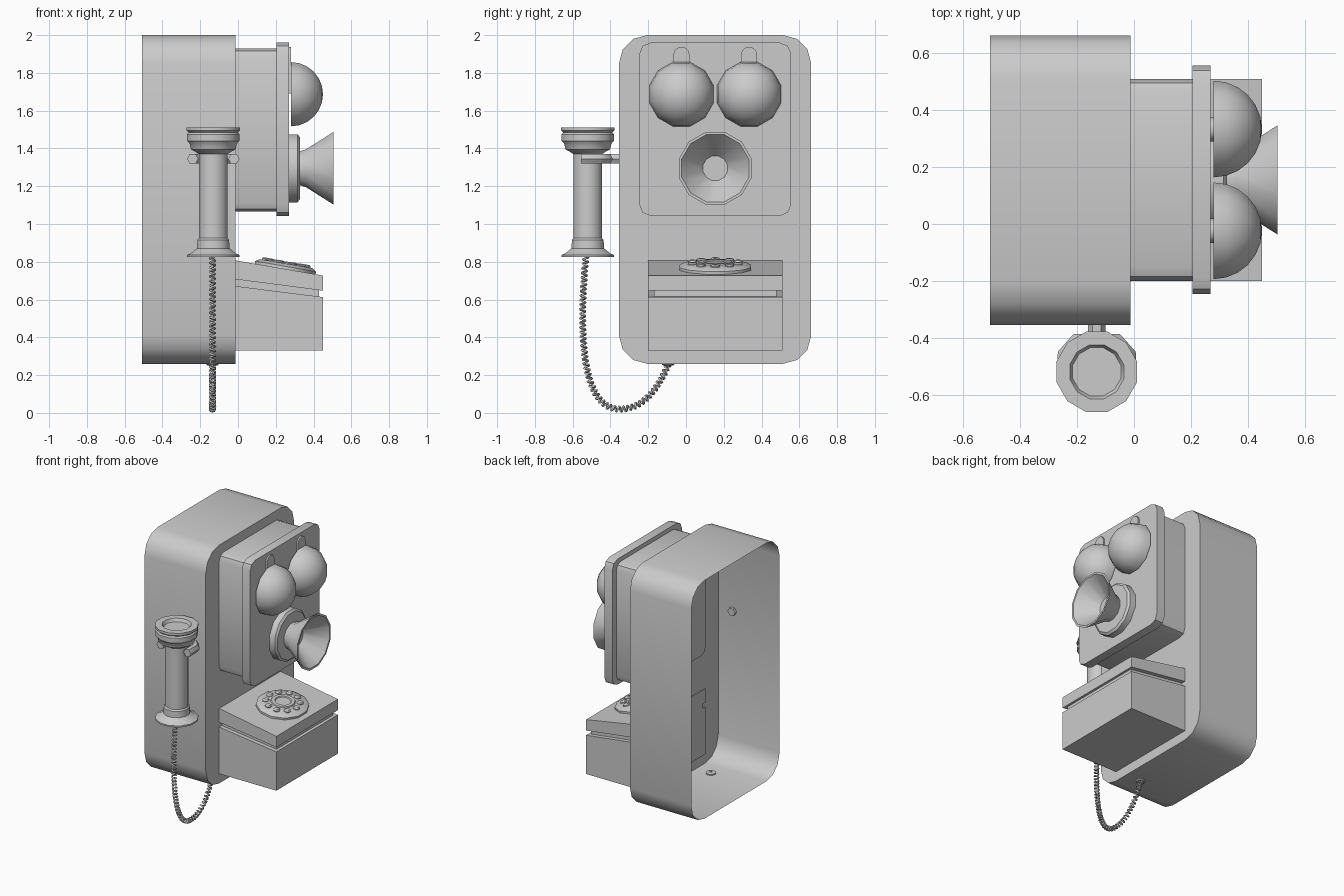
import bpy, bmesh
from math import pi, sin, cos, radians, atan2
from mathutils import Matrix, Vector
from mathutils.geometry import interpolate_bezier

if "Cube" in bpy.data.objects:
    bpy.data.objects.remove(bpy.data.objects["Cube"])

T = Matrix.Translation
TO_X = Matrix.Rotation(pi / 2, 4, 'Y')   # local z -> world x


def finish(name, bm, angle=35):
    bmesh.ops.remove_doubles(bm, verts=bm.verts, dist=1e-5)
    bmesh.ops.recalc_face_normals(bm, faces=bm.faces)
    me = bpy.data.meshes.new(name)
    bm.to_mesh(me)
    bm.free()
    ob = bpy.data.objects.new(name, me)
    bpy.context.collection.objects.link(ob)
    smooth(ob, angle)
    return ob


def smooth(ob, angle):
    bpy.ops.object.select_all(action='DESELECT')
    ob.select_set(True)
    bpy.context.view_layer.objects.active = ob
    bpy.ops.object.shade_smooth_by_angle(angle=radians(angle))


def prism(name, pts, a, b, axis='X', back=True):
    bm = bmesh.new()
    put = (lambda p, d: (d, p[0], p[1])) if axis == 'X' else (lambda p, d: (p[0], d, p[1]))
    r0 = [bm.verts.new(put(p, a)) for p in pts]
    r1 = [bm.verts.new(put(p, b)) for p in pts]
    n = len(pts)
    for i in range(n):
        bm.faces.new((r0[i], r0[(i + 1) % n], r1[(i + 1) % n], r1[i]))
    bm.faces.new(r1)
    if back:
        bm.faces.new(r0[::-1])
    ob = finish(name, bm)
    return ob


def round_rect(y0, y1, z0, z1, r, seg):
    corners = [(y1 - r, z1 - r), (y0 + r, z1 - r), (y0 + r, z0 + r), (y1 - r, z0 + r)]
    return [(cy + r * cos(pi / 2 * (k + i / seg)), cz + r * sin(pi / 2 * (k + i / seg)))
            for k, (cy, cz) in enumerate(corners) for i in range(seg + 1)]


def lathe(name, prof, mat, sides=12):
    # profile radii are measured to the flats
    bm = bmesh.new()
    f = 1 / cos(pi / sides)
    rings = [[bm.verts.new(mat @ Vector((r * f * cos(2 * pi * (i + .5) / sides),
                                         r * f * sin(2 * pi * (i + .5) / sides), z)))
              for i in range(sides)] for r, z in prof]
    for a, b in zip(rings, rings[1:]):
        for i in range(sides):
            j = (i + 1) % sides
            bm.faces.new((a[i], a[j], b[j], b[i]))
    return finish(name, bm)


def tube(name, paths, radius, res):
    cu = bpy.data.curves.new(name, 'CURVE')
    cu.dimensions = '3D'
    cu.bevel_depth, cu.bevel_resolution, cu.use_fill_caps = radius, res, True
    for path in paths:
        s = cu.splines.new('POLY')
        s.points.add(len(path) - 1)
        for p, c in zip(s.points, path):
            p.co = (*c, 1)
    ob = bpy.data.objects.new(name, cu)
    bpy.context.collection.objects.link(ob)
    bpy.ops.object.select_all(action='DESELECT')
    ob.select_set(True)
    bpy.context.view_layer.objects.active = ob
    bpy.ops.object.convert(target='MESH')
    smooth(bpy.context.object, 50)


# wall housing (open at the back)
prism("housing", round_rect(-.355, .663, .26, 2.0, .15, 3), -.507, -.012, back=False)

# upper box and its front plate
CY = .155
prism("upper_box", round_rect(CY - .355, CY + .355, 1.065, 1.93, .05, 2), -.018, .21)
prism("front_plate", round_rect(CY - .402, CY + .402, 1.043, 1.96, .06, 2), .205, .27)

# bells with hanger tabs
for side, label in ((-1, "left"), (1, "right")):
    y = CY + side * .179
    dome = [(0, 0)] + [(.17 * cos(pi / 2 * i / 6), .17 * sin(pi / 2 * i / 6)) for i in range(6)] + [(0, .17)]
    lathe("bell_" + label, dome, T((.28, y, 1.687)) @ TO_X)
    tab = [(y - .043, 1.69), (y + .043, 1.69)] + \
          [(y + .043 * cos(pi * i / 6), 1.895 + .043 * sin(pi * i / 6)) for i in range(7)]
    prism("bell_tab_" + label, tab, .265, .281)

# mouthpiece horn
lathe("mouthpiece", [(0, 0), (.18, 0), (.18, .045), (.165, .057), (.09, .057), (.1, .09),
                     (.192, .235), (.178, .235), (.065, .1), (0, .1)],
      T((.27, CY, 1.295)) @ TO_X)

# lower box, groove core and sloping lid
Y0, Y1 = CY - .355, CY + .355
prism("lower_box", [(-.018, .33), (.45, .33), (.45, .613), (-.018, .672)], Y0, Y1, 'Y')
prism("lid_groove", [(-.018, .6), (.43, .6), (.43, .67), (-.018, .73)], Y0 + .03, Y1 - .03, 'Y')
prism("lid", [(-.018, .708), (.45, .647), (.45, .727), (-.018, .808)], Y0, Y1, 'Y')

# rotary dial with finger buttons
tilt = T((.25, CY, .762)) @ Matrix.Rotation(atan2(.081, .468), 4, 'Y') @ Matrix.Diagonal((.86, 1, 1, 1))
lathe("dial_base", [(0, -.01), (.19, -.01), (.19, .014), (.165, .028), (.09, .034), (.085, .04),
                    (.06, .04), (.055, .034), (0, .034)], tilt)
for i in range(10):
    a = 2 * pi * i / 10
    lathe(f"dial_button_{i}", [(.024, .02), (.024, .036), (.016, .042), (0, .042)],
          tilt @ T((.127 * cos(a), .127 * sin(a), 0)), 8)

# handset
HX, HY = -.131, -.52
lathe("handset", [(0, .825), (.14, .825), (.14, .836), (.118, .845), (.098, .862), (.086, .87), (.084, .915),
                  (.076, .925), (.076, 1.37), (.095, 1.383), (.118, 1.395), (.125, 1.425), (.138, 1.44),
                  (.138, 1.475), (.13, 1.485), (.141, 1.495), (.141, 1.512), (.095, 1.512),
                  (.085, 1.49), (0, 1.49)], T((HX, HY, 0)))

# cradle fork
tube("cradle", [[(HX, -.335, 1.345), (HX, -.415, 1.345)],
                [(HX + dx, y, 1.345) for dx, y in
                 ((-.109, -.555), (-.109, -.46), (-.07, -.415), (.07, -.415), (.109, -.46), (.109, -.555))]],
     .03, 1)

# coiled cord along a hanging path
KX = -.135
V = lambda y, z: Vector((KX, y, z))
path = interpolate_bezier(V(-.53, .83), V(-.57, .4), V(-.55, .02), V(-.35, .02), 200)
path += interpolate_bezier(V(-.35, .02), V(-.23, .02), V(-.15, .12), V(-.09, .265), 120)[1:]
coil, dist = [], 0
step = .024 / 8
for a, b in zip(path, path[1:]):
    seg = (b - a).length
    d = (b - a).normalized()
    normal = Vector((0, -d.z, d.y))
    while len(coil) * step < dist + seg:
        p = a + d * (len(coil) * step - dist)
        ang = 2 * pi * len(coil) / 8
        coil.append(p + .0135 * (cos(ang) * Vector((1, 0, 0)) + sin(ang) * normal))
    dist += seg
tube("coiled_cord", [coil], .0065, 0)

# cord grommet under the housing
lathe("cord_grommet", [(0, .25), (.025, .25), (.033, .256), (.033, .268), (0, .268)], T((KX, -.095, 0)))
